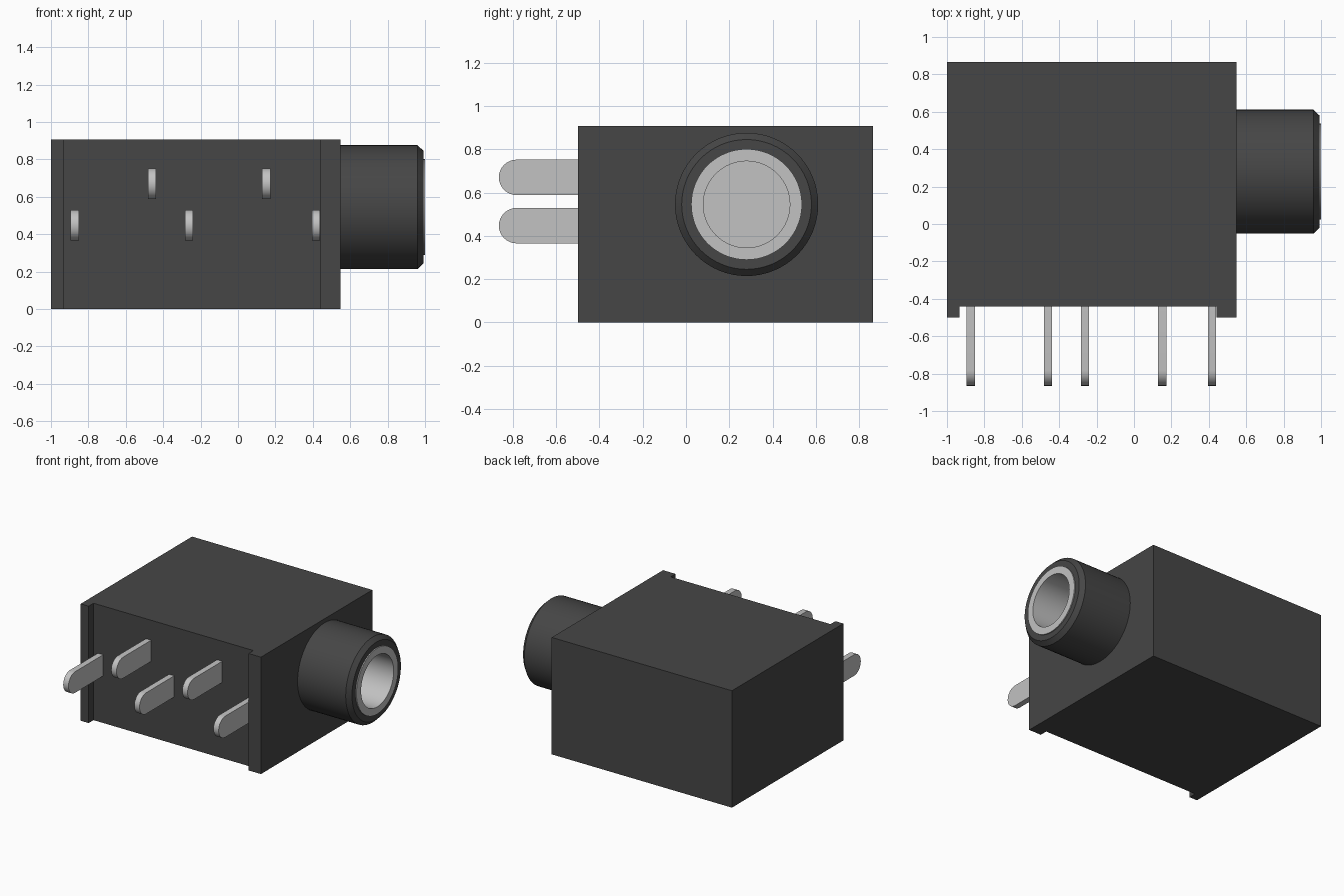
import bpy, bmesh, math

cube = bpy.data.objects.get("Cube")
if cube:
    bpy.data.objects.remove(cube, do_unlink=True)


def material(name, value):
    m = bpy.data.materials.new(name)
    m.use_nodes = True
    col = (value, value, value, 1)
    m.diffuse_color = col
    m.node_tree.nodes["Principled BSDF"].inputs["Base Color"].default_value = col
    return m


BLACK = material("black plastic", 0.061)
METAL = material("tin metal", 0.54)


def finish(name, bm, mat, smooth=False):
    bmesh.ops.recalc_face_normals(bm, faces=bm.faces[:])
    me = bpy.data.meshes.new(name)
    bm.to_mesh(me)
    bm.free()
    me.materials.append(mat)
    ob = bpy.data.objects.new(name, me)
    bpy.context.collection.objects.link(ob)
    if smooth:
        bpy.ops.object.select_all(action="DESELECT")
        ob.select_set(True)
        bpy.context.view_layer.objects.active = ob
        bpy.ops.object.shade_smooth_by_angle(angle=math.radians(30))
    return ob


def prism(name, points, offset, mat, smooth=False):
    """Extrude a closed outline along offset."""
    bm = bmesh.new()
    face = bm.faces.new([bm.verts.new(p) for p in points])
    ext = bmesh.ops.extrude_face_region(bm, geom=[face])
    moved = [v for v in ext["geom"] if isinstance(v, bmesh.types.BMVert)]
    bmesh.ops.translate(bm, verts=moved, vec=offset)
    return finish(name, bm, mat, smooth)


def lathe(name, profile, mat, steps=64):
    """Spin (x, radius) pairs around the socket axis."""
    bm = bmesh.new()
    cy, cz = 0.28, 0.545
    verts = [bm.verts.new((x, cy, cz + r)) for x, r in profile]
    edges = [bm.edges.new(pair) for pair in zip(verts, verts[1:])]
    bmesh.ops.spin(bm, geom=verts + edges, cent=(0, cy, cz), axis=(1, 0, 0),
                   angle=math.tau, steps=steps, use_duplicate=False)
    bmesh.ops.remove_doubles(bm, verts=bm.verts[:], dist=1e-5)
    return finish(name, bm, mat, True)


# Housing with a shallow recess between the two front lips; the socket side
# is left open behind the barrel so the bore can run into it
outline = [(-1, -0.5), (-0.932, -0.5), (-0.932, -0.44), (0.44, -0.44),
           (0.44, -0.5), (0.547, -0.5), (0.547, 0.865), (-1, 0.865)]
housing = prism("housing", [(x, y, 0) for x, y in outline], (0, 0, 0.907), BLACK)

# Cut the bore pocket into the housing
cutter = lathe("bore_cutter", [(-0.7, 0), (-0.7, 0.25), (0.7, 0.25), (0.7, 0)], BLACK)
cutter.hide_render = True
cutter.hide_viewport = True
cut = housing.modifiers.new("bore", "BOOLEAN")
cut.operation = "DIFFERENCE"
cut.solver = "EXACT"
cut.object = cutter

# Chamfered plastic barrel
lathe("barrel", [(0.547, 0.25), (0.547, 0.331), (0.96, 0.331),
                 (0.992, 0.3), (0.992, 0.25)], BLACK)

# Metal sleeve with a closed bore
lathe("socket_sleeve", [(0.54, 0.256), (1.0, 0.256), (1.0, 0.2),
                        (-0.68, 0.2), (-0.68, 0)], METAL)

# Round-ended contact pins
PIN_T, PIN_R, TIP = 0.045, 0.082, -0.865
for i, (x, z) in enumerate([(-0.872, 0.447), (-0.46, 0.67), (-0.262, 0.447),
                            (0.15, 0.67), (0.417, 0.447)], 1):
    pts = [(x - PIN_T / 2, -0.43, z - PIN_R), (x - PIN_T / 2, -0.43, z + PIN_R)]
    for k in range(17):
        a = math.pi * k / 16
        pts.append((x - PIN_T / 2, TIP + PIN_R - PIN_R * math.sin(a),
                    z + PIN_R * math.cos(a)))
    prism(f"contact_pin_{i}", pts, (PIN_T, 0, 0), METAL, True)
